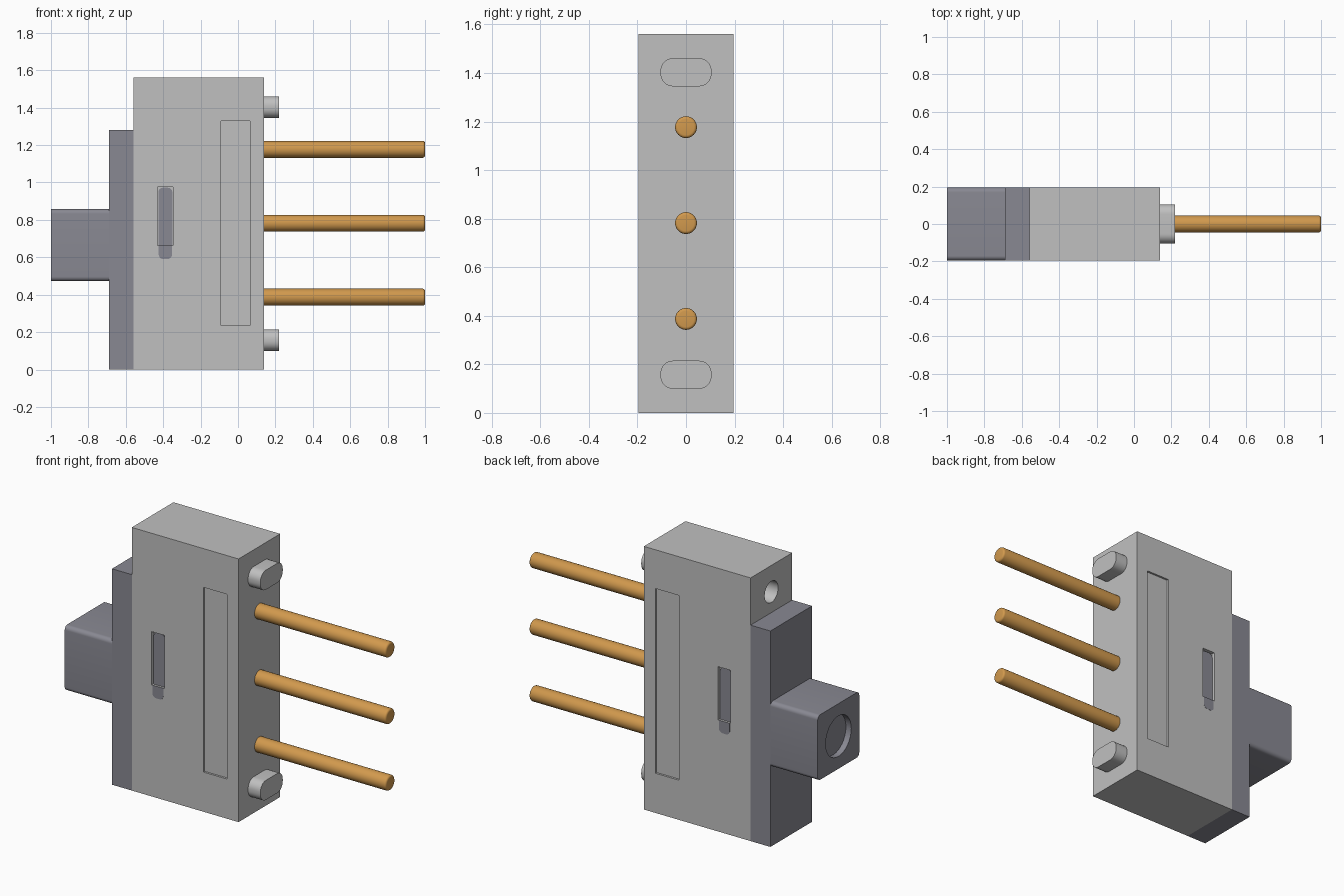
import bpy, bmesh, math
from mathutils import Vector

cube = bpy.data.objects.get("Cube")
if cube:
    bpy.data.objects.remove(cube, do_unlink=True)


def material(name, rgb):
    m = bpy.data.materials.new(name)
    m.use_nodes = True
    m.diffuse_color = (*rgb, 1)
    bsdf = next(n for n in m.node_tree.nodes if n.type == 'BSDF_PRINCIPLED')
    bsdf.inputs["Base Color"].default_value = (*rgb, 1)
    bsdf.inputs["Roughness"].default_value = 0.6
    return m


GREY = material("light grey plastic", (0.53, 0.53, 0.53))
DARK = material("dark grey plastic", (0.25, 0.25, 0.29))
BRASS = material("brass", (0.64, 0.32, 0.075))


def rounded(u0, u1, v0, v1, r=0.0, seg=8):
    """Outline of a rectangle with rounded corners (a circle if r is half the side)."""
    if r == 0:
        return [(u0, v0), (u1, v0), (u1, v1), (u0, v1)]
    pts = []
    corners = [(u1 - r, v1 - r), (u0 + r, v1 - r), (u0 + r, v0 + r), (u1 - r, v0 + r)]
    for k, (cu, cv) in enumerate(corners):
        for i in range(seg + 1):
            a = math.pi / 2 * (k + i / seg)
            p = (cu + r * math.cos(a), cv + r * math.sin(a))
            if not pts or math.dist(p, pts[-1]) > 1e-5:
                pts.append(p)
    if math.dist(pts[0], pts[-1]) < 1e-5:
        pts.pop()
    return pts


def circle(cu, cv, r):
    return rounded(cu - r, cu + r, cv - r, cv + r, r)


def extrude(name, outline, axis, a, b, mat=None, end_bevel=0.0):
    """Extrude a (y, z) outline along x, or an (x, z) outline along y, from a to b."""
    bm = bmesh.new()

    def place(p, t):
        return (t, p[0], p[1]) if axis == 'x' else (p[0], t, p[1])
    lo = [bm.verts.new(place(p, a)) for p in outline]
    hi = [bm.verts.new(place(p, b)) for p in outline]
    n = len(outline)
    for i in range(n):
        j = (i + 1) % n
        bm.faces.new((lo[i], lo[j], hi[j], hi[i]))
    bm.faces.new(lo[::-1])
    cap = bm.faces.new(hi)
    bmesh.ops.recalc_face_normals(bm, faces=bm.faces[:])
    if end_bevel:
        bmesh.ops.bevel(bm, geom=list(cap.edges), offset=end_bevel, segments=4,
                        profile=0.5, affect='EDGES')
    me = bpy.data.meshes.new(name)
    bm.to_mesh(me)
    bm.free()
    ob = bpy.data.objects.new(name, me)
    bpy.context.collection.objects.link(ob)
    if mat:
        me.materials.append(mat)
    return ob


def cut(ob, cutters):
    """Subtract the cutters and remove them."""
    for c in cutters:
        c.hide_render = True
        m = ob.modifiers.new("cut", 'BOOLEAN')
        m.operation = 'DIFFERENCE'
        m.solver = 'EXACT'
        m.object = c
    bpy.context.view_layer.update()
    me = bpy.data.meshes.new_from_object(
        ob.evaluated_get(bpy.context.evaluated_depsgraph_get()))
    ob.modifiers.clear()
    ob.data = me
    for c in cutters:
        bpy.data.objects.remove(c, do_unlink=True)


HALF = 0.195           # half depth of the housing
MID = 0.665            # height of the knob centre
PEG_Z = (0.157, 1.403)  # heights of the locating pegs
PIN_Z = (0.387, 0.782, 1.177)

# Housing with side panels, latch windows and a rear screw hole
body = extrude("housing", rounded(-HALF, HALF, 0, 1.56), 'x', -0.56, 0.14, GREY)
cutters = [extrude("hole_cutter", circle(0, PEG_Z[1], 0.063), 'x', -0.7, -0.1)]
for s in (-1, 1):
    cutters.append(extrude("panel_cutter", rounded(-0.09, 0.065, 0.235, 1.33),
                           'y', s * (HALF - 0.012), s * 0.3))
    cutters.append(extrude("window_cutter", rounded(-0.43, -0.347, 0.662, 0.977),
                           'y', s * (HALF - 0.02), s * 0.3))
cut(body, cutters)

# Rear cover plate
extrude("rear_cover", rounded(-HALF, HALF, 0, 1.28), 'x', -0.69, -0.56, DARK)

# Knob with a round recess in its end
knob = extrude("knob", rounded(-HALF, HALF, MID - 0.193, MID + 0.193, 0.025),
               'x', -1.0, -0.69, DARK)
cut(knob, [extrude("recess_cutter", circle(0, MID, 0.12), 'x', -1.1, -0.965)])

# Latch tongues: sunk in the window, flush below it
for s, side in ((-1, "front"), (1, "back")):
    extrude(side + "_latch_tongue", rounded(-0.426, -0.351, 0.60, 0.972, 0.025),
            'y', s * (HALF - 0.022), s * (HALF - 0.013), DARK)
    foot = [p for p in rounded(-0.424, -0.353, 0.59, 0.72, 0.025) if p[1] < 0.66]
    foot = [(-0.424, 0.662)] + foot + [(-0.353, 0.662)]
    extrude(side + "_latch_foot", foot, 'y', s * (HALF - 0.005), s * (HALF + 0.001), DARK)

# Locating pegs
for z, level in zip(PEG_Z, ("lower", "upper")):
    extrude(level + "_peg", rounded(-0.105, 0.105, z - 0.058, z + 0.058, 0.052),
            'x', 0.13, 0.22, GREY)

# Contact pins
for z, level in zip(PIN_Z, ("lower", "middle", "upper")):
    extrude(level + "_pin", circle(0, z, 0.045), 'x', 0.12, 1.0, BRASS, 0.012)

# Smooth the round surfaces, keep edges sharp
bpy.ops.object.select_all(action='DESELECT')
for ob in bpy.context.collection.objects:
    if ob.type == 'MESH':
        ob.select_set(True)
        bpy.context.view_layer.objects.active = ob
bpy.ops.object.shade_smooth_by_angle(angle=math.radians(35))
